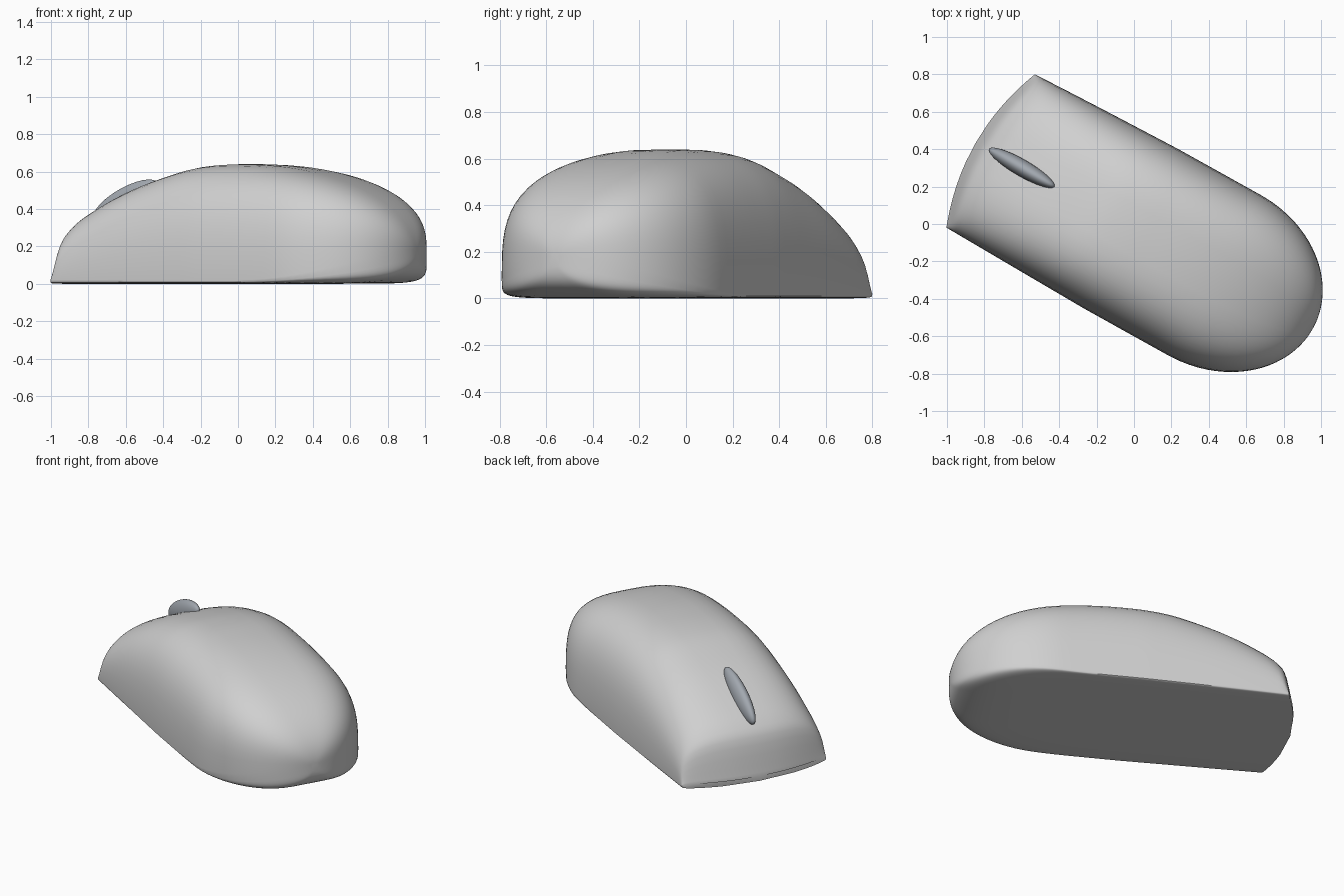
import bpy, bmesh, math
from mathutils import Matrix, Vector

cube = bpy.data.objects.get("Cube")
if cube:
    bpy.data.objects.remove(cube, do_unlink=True)


def material(name, color):
    m = bpy.data.materials.new(name)
    m.use_nodes = True
    m.diffuse_color = (*color, 1)
    m.node_tree.nodes["Principled BSDF"].inputs["Base Color"].default_value = (*color, 1)
    return m


def finish(bm, name, mat, angle):
    bmesh.ops.recalc_face_normals(bm, faces=bm.faces[:])
    mesh = bpy.data.meshes.new(name)
    bm.to_mesh(mesh)
    bm.free()
    obj = bpy.data.objects.new(name, mesh)
    bpy.context.collection.objects.link(obj)
    mesh.materials.append(mat)
    bpy.ops.object.select_all(action='DESELECT')
    obj.select_set(True)
    bpy.context.view_layer.objects.active = obj
    bpy.ops.object.shade_smooth_by_angle(angle=math.radians(angle))
    return obj


# The body runs along u (towards the nose) and v (across), turned in plan
AXIS_U = Vector((-math.cos(math.pi / 6), 0.5, 0))
AXIS_V = Vector((0.5, math.cos(math.pi / 6), 0))
TAIL, CREST, NOSE = -1.108, -0.108, 0.95
SLOPE = [(-0.4, 0.62), (CREST, 0.64), (0.13, 0.626), (0.31, 0.582), (0.53, 0.505),
         (0.76, 0.39), (0.86, 0.315), (0.905, 0.24), (NOSE, 0.03), (1.0, -0.2)]


def bulge(t, power):
    return max(0.0, 1 - abs(t) ** power) ** (1 / power)


def top_height(u):
    if u <= CREST:
        return 0.18 + 0.46 * bulge((CREST - u) / (CREST - TAIL), 2.1)
    i = 1
    while i < len(SLOPE) - 3 and u > SLOPE[i + 1][0]:
        i += 1
    (a, za), (b, zb), (c, zc), (d, zd) = SLOPE[i - 1:i + 3]
    t, span = (u - b) / (c - b), c - b
    m0, m1 = span * (zc - za) / (c - a), span * (zd - zb) / (d - b)
    return ((2*t**3 - 3*t*t + 1) * zb + (t**3 - 2*t*t + t) * m0
            + (3*t*t - 2*t**3) * zc + (t**3 - t*t) * m1)


def half_width(u):
    if u < -0.508:
        return 0.495 * bulge((u + 0.508) / 0.6, 2)
    return 0.495 - 0.022 * max(0, u) / NOSE


def section(u):
    """Closed cross-section: domed above its widest line, boxy below it."""
    w, top = half_width(u), top_height(u)
    s = min(1, max(0, (-0.3 - u) / 0.808))
    mid = 0.02 + 0.16 * s * s
    bottom = mid - mid * bulge(max(0, (TAIL + 0.6 - u) / 0.6), 4)
    nose = max(0, (u - 0.3) / (NOSE - 0.3)) ** 2
    points = []
    count = 56
    for k in range(count):
        a = 2 * math.pi * k / count
        c, sn = math.cos(a), math.sin(a)
        p = 3.1 if sn >= 0 else 6
        v = w * math.copysign(abs(c) ** (2 / p), c)
        rise = abs(sn) ** (2 / p)
        z = mid + (top - mid) * rise if sn >= 0 else mid - (mid - bottom) * rise
        along = u - 0.09 * nose * (v / 0.47) ** 2
        points.append(AXIS_U * along + AXIS_V * (v - 0.03 - 0.016 * u) + Vector((0, 0, z)))
    return points


# Body shell lofted from tail to nose
stations = [TAIL + (CREST - TAIL) * (i / 28) ** 2.2 for i in range(1, 29)]
stations += [CREST + (NOSE - CREST) * (1 - (1 - i / 36) ** 1.5) for i in range(1, 37)]
bm = bmesh.new()
rings = [[bm.verts.new(p) for p in section(u)] for u in stations]
for r0, r1 in zip(rings, rings[1:]):
    for k in range(len(r0)):
        n = (k + 1) % len(r0)
        bm.faces.new((r0[k], r0[n], r1[n], r1[k]))
bm.faces.new(rings[0])
bm.faces.new(rings[-1])
finish(bm, "mouse_body", material("light grey", (0.63, 0.63, 0.63)), 45)

# Scroll wheel: narrow ellipsoid lying along the slope of the nose
bm = bmesh.new()
bmesh.ops.create_uvsphere(bm, u_segments=40, v_segments=24, radius=1)
place = (Matrix.Translation(AXIS_U * 0.67 + AXIS_V * -0.04 + Vector((0, 0, top_height(0.67))))
         @ Matrix.Rotation(math.radians(150), 4, 'Z')
         @ Matrix.Rotation(math.radians(26), 4, 'Y')
         @ Matrix.Diagonal((0.222, 0.045, 0.075, 1)))
bmesh.ops.transform(bm, matrix=place, verts=bm.verts[:])
finish(bm, "scroll_wheel", material("blue grey", (0.36, 0.39, 0.43)), 60)
